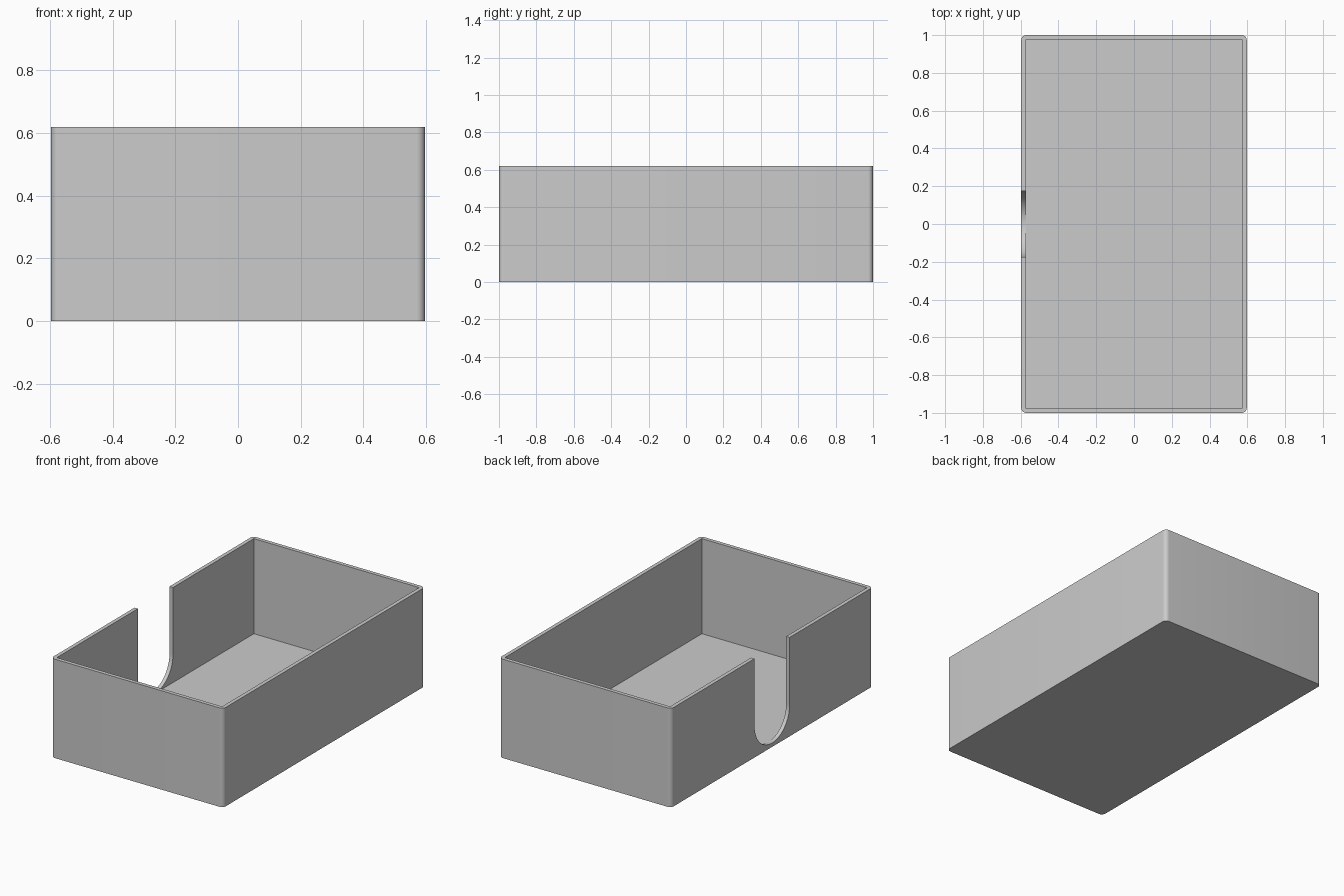
import bpy
import bmesh
from math import cos, sin, pi, radians

cube = bpy.data.objects.get("Cube")
if cube:
    bpy.data.objects.remove(cube, do_unlink=True)

HALF_X, HALF_Y, HEIGHT = 0.597, 1.0, 0.62
WALL = 0.024
CORNER = 0.027
SLOT_R = 0.174


def material(name, rgb):
    mat = bpy.data.materials.new(name)
    mat.use_nodes = True
    mat.diffuse_color = (*rgb, 1)
    mat.node_tree.nodes["Principled BSDF"].inputs["Base Color"].default_value = (*rgb, 1)
    return mat


def prism(name, outline, direction, mat):
    """Closed solid made by extruding a planar outline."""
    bm = bmesh.new()
    face = bm.faces.new([bm.verts.new(p) for p in outline])
    top = bmesh.ops.extrude_face_region(bm, geom=[face])["geom"]
    bmesh.ops.translate(bm, vec=direction,
                        verts=[v for v in top if isinstance(v, bmesh.types.BMVert)])
    bmesh.ops.recalc_face_normals(bm, faces=bm.faces)
    mesh = bpy.data.meshes.new(name)
    bm.to_mesh(mesh)
    bm.free()
    mesh.materials.append(mat)
    obj = bpy.data.objects.new(name, mesh)
    bpy.context.collection.objects.link(obj)
    return obj


def arc(cx, cy, r, start, end, steps):
    angles = [start + (end - start) * i / steps for i in range(steps + 1)]
    return [(cx + r * cos(a), cy + r * sin(a)) for a in angles]


grey = material("plain grey", (0.6, 0.6, 0.6))

# Outer block with rounded upright corners
outline = []
for i, (sx, sy) in enumerate([(1, 1), (-1, 1), (-1, -1), (1, -1)]):
    outline += arc(sx * (HALF_X - CORNER), sy * (HALF_Y - CORNER), CORNER,
                   i * pi / 2, (i + 1) * pi / 2, 8)
tray = prism("open_tray", [(x, y, 0) for x, y in outline], (0, 0, HEIGHT), grey)

# Square-cornered cavity
ix, iy = HALF_X - WALL, HALF_Y - WALL
cavity = prism("cavity_cutter",
               [(ix, iy, WALL), (-ix, iy, WALL), (-ix, -iy, WALL), (ix, -iy, WALL)],
               (0, 0, HEIGHT), grey)

# Round-bottomed thumb slot in one long wall
slot = arc(0, WALL + 0.001 + SLOT_R, SLOT_R, pi, 2 * pi, 40)
slot += [(SLOT_R, HEIGHT + 0.1), (-SLOT_R, HEIGHT + 0.1)]
thumb_slot = prism("thumb_slot_cutter", [(-HALF_X - 0.1, y, z) for y, z in slot],
                   (0.2, 0, 0), grey)

# Cut and shade
bpy.ops.object.select_all(action="DESELECT")
bpy.context.view_layer.objects.active = tray
tray.select_set(True)
for cutter in (cavity, thumb_slot):
    cutter.hide_render = True
    mod = tray.modifiers.new(cutter.name, "BOOLEAN")
    mod.operation = "DIFFERENCE"
    mod.solver = "EXACT"
    mod.object = cutter
    bpy.ops.object.modifier_apply(modifier=mod.name)
    bpy.data.objects.remove(cutter, do_unlink=True)
bpy.ops.object.shade_smooth_by_angle(angle=radians(30))
